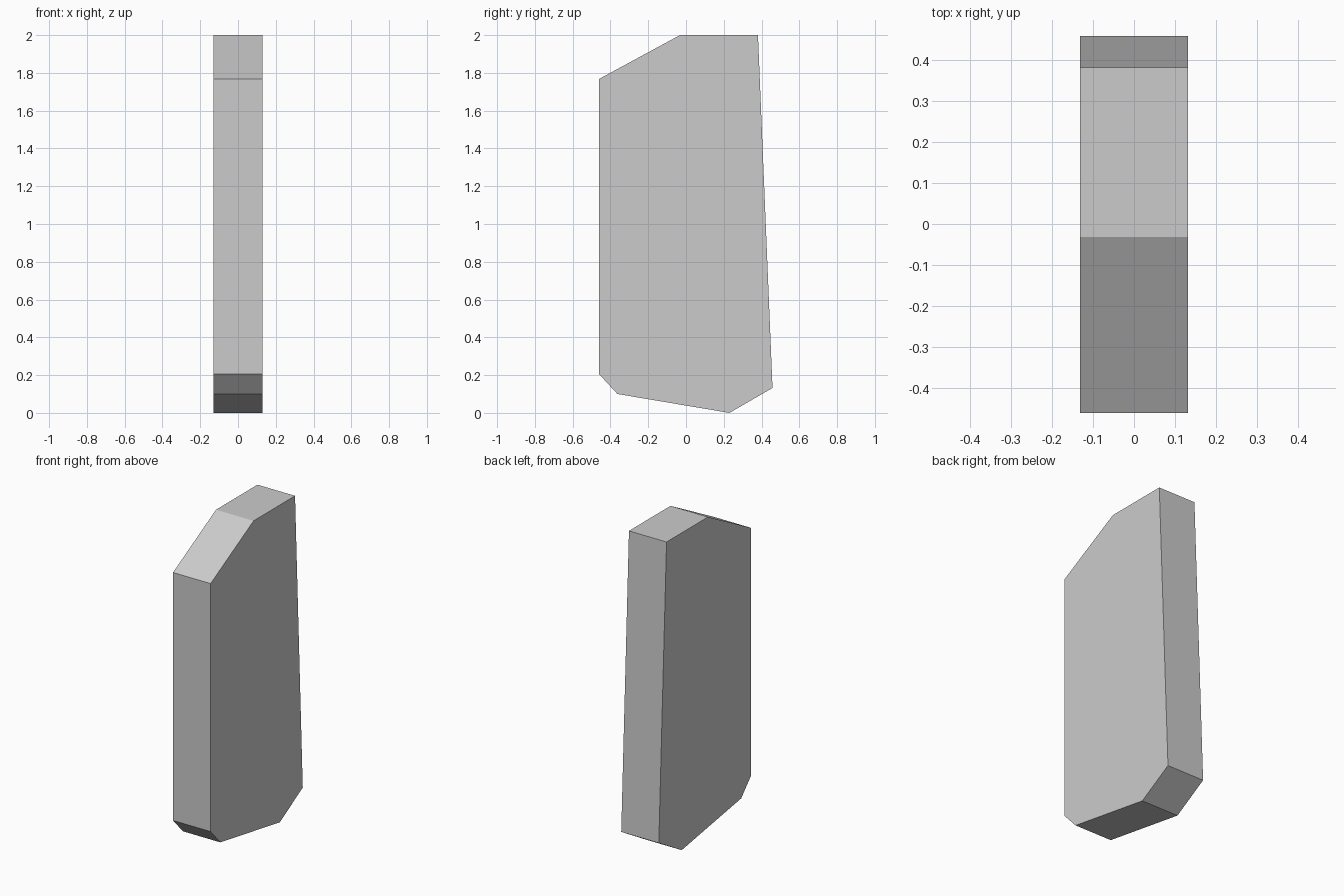
import bpy, bmesh
from mathutils import Vector

if "Cube" in bpy.data.objects:
    bpy.data.objects.remove(bpy.data.objects["Cube"])

# Side outline of the slab as (y, z), counter-clockwise seen from +x
PROFILE = [(-0.46, 0.205), (-0.363, 0.10), (0.23, 0.0), (0.458, 0.132),
           (0.381, 2.0), (-0.032, 2.0), (-0.46, 1.768)]
HALF_WIDTH = 0.131

# Slab: flat profile extruded along x
bm = bmesh.new()
face = bm.faces.new([bm.verts.new((-HALF_WIDTH, y, z)) for y, z in PROFILE])
extruded = bmesh.ops.extrude_face_region(bm, geom=[face])["geom"]
bmesh.ops.translate(bm, vec=Vector((2 * HALF_WIDTH, 0, 0)),
                    verts=[v for v in extruded if isinstance(v, bmesh.types.BMVert)])
# The starting face stays as the left cap
bmesh.ops.recalc_face_normals(bm, faces=bm.faces)

mesh = bpy.data.meshes.new("stone_slab")
bm.to_mesh(mesh)
bm.free()
bpy.context.collection.objects.link(bpy.data.objects.new("stone_slab", mesh))
